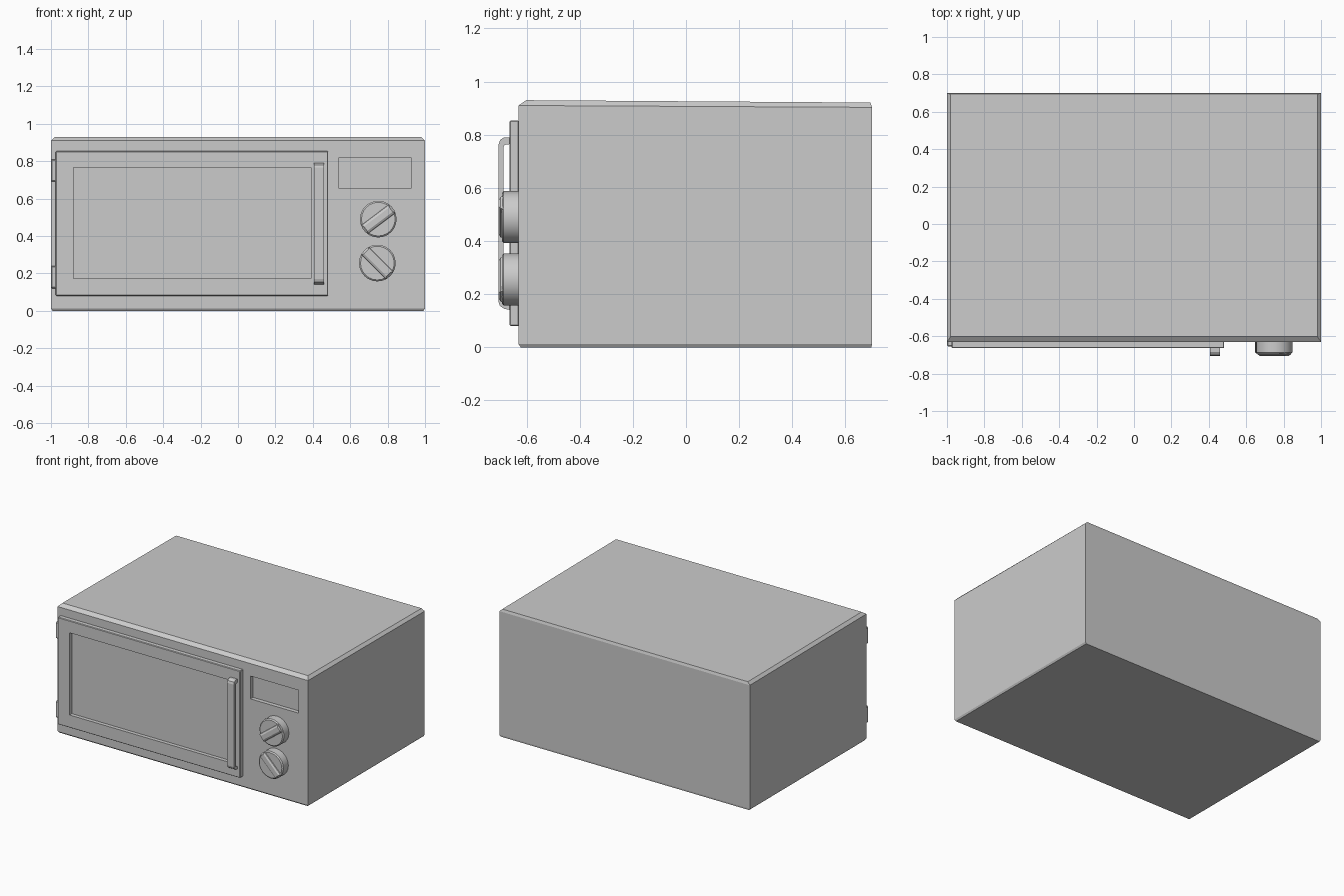
import bpy, bmesh, math
from mathutils import Matrix, Vector

if "Cube" in bpy.data.objects:
    bpy.data.objects.remove(bpy.data.objects["Cube"])


def make_object(name, bm):
    bmesh.ops.recalc_face_normals(bm, faces=bm.faces)
    mesh = bpy.data.meshes.new(name)
    bm.to_mesh(mesh)
    bm.free()
    obj = bpy.data.objects.new(name, mesh)
    bpy.context.collection.objects.link(obj)
    return obj


def box(name, x, y, z, bevel=0):
    bm = bmesh.new()
    size = [b - a for a, b in (x, y, z)]
    mid = [(a + b) / 2 for a, b in (x, y, z)]
    bmesh.ops.create_cube(bm, size=1, matrix=Matrix.Translation(mid) @ Matrix.Diagonal((*size, 1)))
    if bevel:
        bmesh.ops.bevel(bm, geom=bm.edges[:], offset=bevel, segments=1, affect='EDGES')
    return make_object(name, bm)


def recess(obj, x, y, z):
    cutter = box(obj.name + "_cutter", x, y, z)
    cutter.hide_render = True
    cutter.hide_set(True)
    mod = obj.modifiers.new("recess", 'BOOLEAN')
    mod.operation = 'DIFFERENCE'
    mod.solver = 'EXACT'
    mod.object = cutter
    # Apply the cut and discard the helper
    bpy.context.view_layer.objects.active = obj
    bpy.ops.object.modifier_apply(modifier=mod.name)
    bpy.data.objects.remove(cutter)


# Casing: stacked rectangles, chamfered at the top and bottom, top sloping slightly back
bm = bmesh.new()
rings = []
# half width, front y, back y, front z, back z
for w, y0, y1, z0, z1 in [(0.992, -0.622, 0.698, 0, 0), (1, -0.63, 0.70, 0.012, 0.012),
                          (1, -0.63, 0.70, 0.91, 0.903), (0.98, -0.602, 0.694, 0.93, 0.921)]:
    rings.append([bm.verts.new(p) for p in
                  [(-w, y0, z0), (w, y0, z0), (w, y1, z1), (-w, y1, z1)]])
for a, b in zip(rings, rings[1:]):
    for i in range(4):
        j = (i + 1) % 4
        bm.faces.new((a[i], a[j], b[j], b[i]))
bm.faces.new(rings[0][::-1])
bm.faces.new(rings[-1])
casing = make_object("casing", bm)
recess(casing, (0.54, 0.925), (-0.8, -0.60), (0.655, 0.82))  # display panel

# Door with sunken window
door = box("door", (-0.975, 0.482), (-0.664, -0.628), (0.08, 0.853), 0.004)
recess(door, (-0.88, 0.39), (-0.8, -0.637), (0.172, 0.765))

# Hinges on the left edge of the door
for name, z in (("lower_hinge", 0.18), ("upper_hinge", 0.75)):
    box(name, (-1.0, -0.97), (-0.655, -0.625), (z - 0.06, z + 0.06), 0.006)

# Door handle: bracket profile in y-z, extruded across x
profile = [(-0.66, 0.79), (-0.685, 0.79), (-0.70, 0.78), (-0.705, 0.765),
           (-0.705, 0.17), (-0.70, 0.155), (-0.685, 0.145), (-0.66, 0.14),
           (-0.66, 0.158), (-0.682, 0.165), (-0.687, 0.175), (-0.687, 0.755),
           (-0.682, 0.762), (-0.66, 0.765)]
bm = bmesh.new()
face = bm.faces.new([bm.verts.new((0.407, y, z)) for y, z in profile])
ext = bmesh.ops.extrude_face_region(bm, geom=[face])
bmesh.ops.translate(bm, vec=(0.053, 0, 0),
                    verts=[v for v in ext["geom"] if isinstance(v, bmesh.types.BMVert)])
make_object("door_handle", bm)


# Dials: chamfered disc with a raised diagonal grip
def knob(name, x, z, angle):
    frame = Matrix.Translation((x, -0.63, z)) @ Matrix.Rotation(math.radians(90), 4, 'X')
    bm = bmesh.new()
    sides = 24
    loops = []
    for r, h in ((0.098, -0.005), (0.098, 0.056), (0.09, 0.063)):
        loops.append([bm.verts.new(frame @ Vector((r * math.cos(2 * math.pi * i / sides),
                                                   r * math.sin(2 * math.pi * i / sides), h)))
                      for i in range(sides)])
    for a, b in zip(loops, loops[1:]):
        for i in range(sides):
            j = (i + 1) % sides
            bm.faces.new((a[i], a[j], b[j], b[i]))
    bm.faces.new(loops[0][::-1])
    bm.faces.new(loops[-1])
    obj = make_object(name, bm)
    obj.data.shade_smooth()
    bpy.ops.object.select_all(action='DESELECT')
    obj.select_set(True)
    bpy.context.view_layer.objects.active = obj
    bpy.ops.object.shade_smooth_by_angle(angle=math.radians(30))

    # Grip ridge tapering toward its top
    bm = bmesh.new()
    turn = frame @ Matrix.Rotation(math.radians(angle), 4, 'Z')
    rows = [[bm.verts.new(turn @ Vector((px * s, py * t, h)))
             for px, py in ((-1, -1), (1, -1), (1, 1), (-1, 1))]
            for s, t, h in ((0.091, 0.034, 0.05), (0.091, 0.027, 0.068), (0.085, 0.015, 0.075))]
    for a, b in zip(rows, rows[1:]):
        for i in range(4):
            j = (i + 1) % 4
            bm.faces.new((a[i], a[j], b[j], b[i]))
    bm.faces.new(rows[0][::-1])
    bm.faces.new(rows[-1])
    make_object(name + "_grip", bm)


knob("upper_knob", 0.75, 0.49, 37)
knob("lower_knob", 0.745, 0.255, -45)
